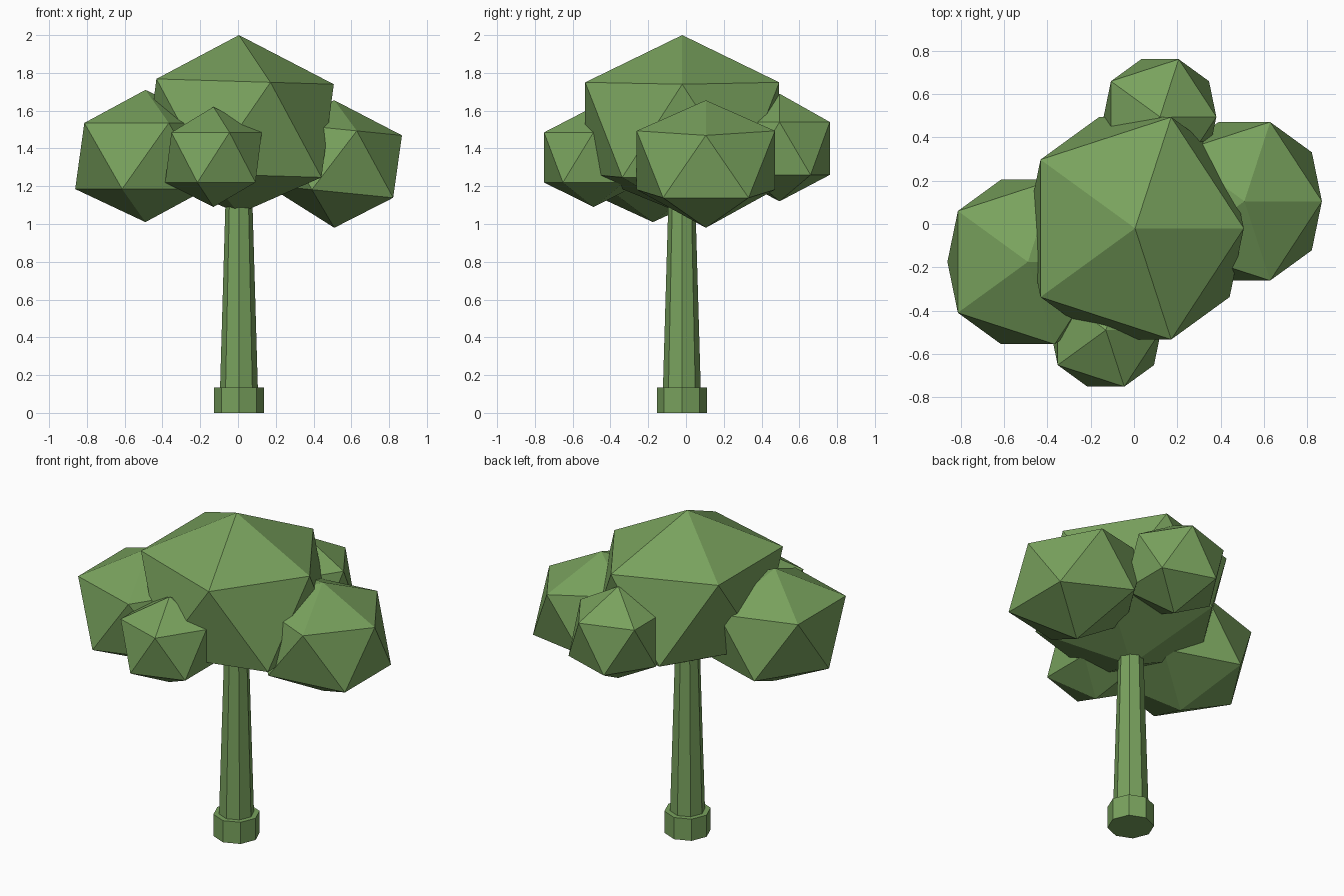
import bpy, bmesh, math

if "Cube" in bpy.data.objects:
    bpy.data.objects.remove(bpy.data.objects["Cube"])

leaf = bpy.data.materials.new("leaf green")
leaf.diffuse_color = (0.19, 0.36, 0.11, 1)
leaf.use_nodes = True
leaf.node_tree.nodes["Principled BSDF"].inputs["Base Color"].default_value = leaf.diffuse_color


def finish(name, bm):
    bmesh.ops.recalc_face_normals(bm, faces=bm.faces)
    me = bpy.data.meshes.new(name)
    bm.to_mesh(me)
    bm.free()
    me.materials.append(leaf)
    ob = bpy.data.objects.new(name, me)
    bpy.context.collection.objects.link(ob)


def blob(name, cx, cy, top, up, low, bottom, r, slope=0.0):
    """Uneven icosahedron: apex, two staggered five-point rings, bottom point."""
    bm = bmesh.new()
    a = bm.verts.new((cx, cy, top))
    b = bm.verts.new((cx, cy, bottom))
    rings = []
    for z, turn in ((up, 0), (low, 36)):
        ring = []
        for i in range(5):
            t = math.radians(turn + 72 * i)
            # the point lying on the x axis sits slightly further in
            q = r * (0.93 if abs(math.sin(t)) < 0.01 else 1.0)
            x, y = q * math.cos(t), q * math.sin(t)
            ring.append(bm.verts.new((cx + x, cy + y, z + slope * x)))
        rings.append(ring)
    u, l = rings
    for i in range(5):
        j = (i + 1) % 5
        bm.faces.new((a, u[i], u[j]))
        bm.faces.new((u[i], l[i], u[j]))
        bm.faces.new((u[j], l[i], l[j]))
        bm.faces.new((b, l[j], l[i]))
    finish(name, bm)


def post(name, z0, z1, r0, r1):
    """Tapered octagonal post with corners on the axes."""
    bm = bmesh.new()
    loops = [[bm.verts.new((0.005 + r * math.cos(k * math.pi / 4),
                            -0.022 + r * math.sin(k * math.pi / 4), z))
              for k in range(8)] for z, r in ((z0, r0), (z1, r1))]
    for k in range(8):
        j = (k + 1) % 8
        bm.faces.new((loops[0][k], loops[0][j], loops[1][j], loops[1][k]))
    bm.faces.new(loops[0][::-1])
    bm.faces.new(loops[1])
    finish(name, bm)


# Trunk and its base collar
post("trunk_base", 0.0, 0.135, 0.132, 0.132)
post("trunk", 0.10, 1.2, 0.101, 0.069)

# Foliage clumps
blob("crown_centre", 0.005, -0.02, 2.0, 1.755, 1.26, 1.055, 0.54, -0.03)
blob("crown_left", -0.49, -0.175, 1.71, 1.535, 1.185, 1.01, 0.40)
blob("crown_right", 0.51, 0.105, 1.655, 1.505, 1.17, 0.98, 0.385, -0.1)
blob("crown_front", -0.13, -0.49, 1.62, 1.485, 1.22, 1.09, 0.275)
blob("crown_back", 0.12, 0.495, 1.69, 1.54, 1.26, 1.12, 0.28)
